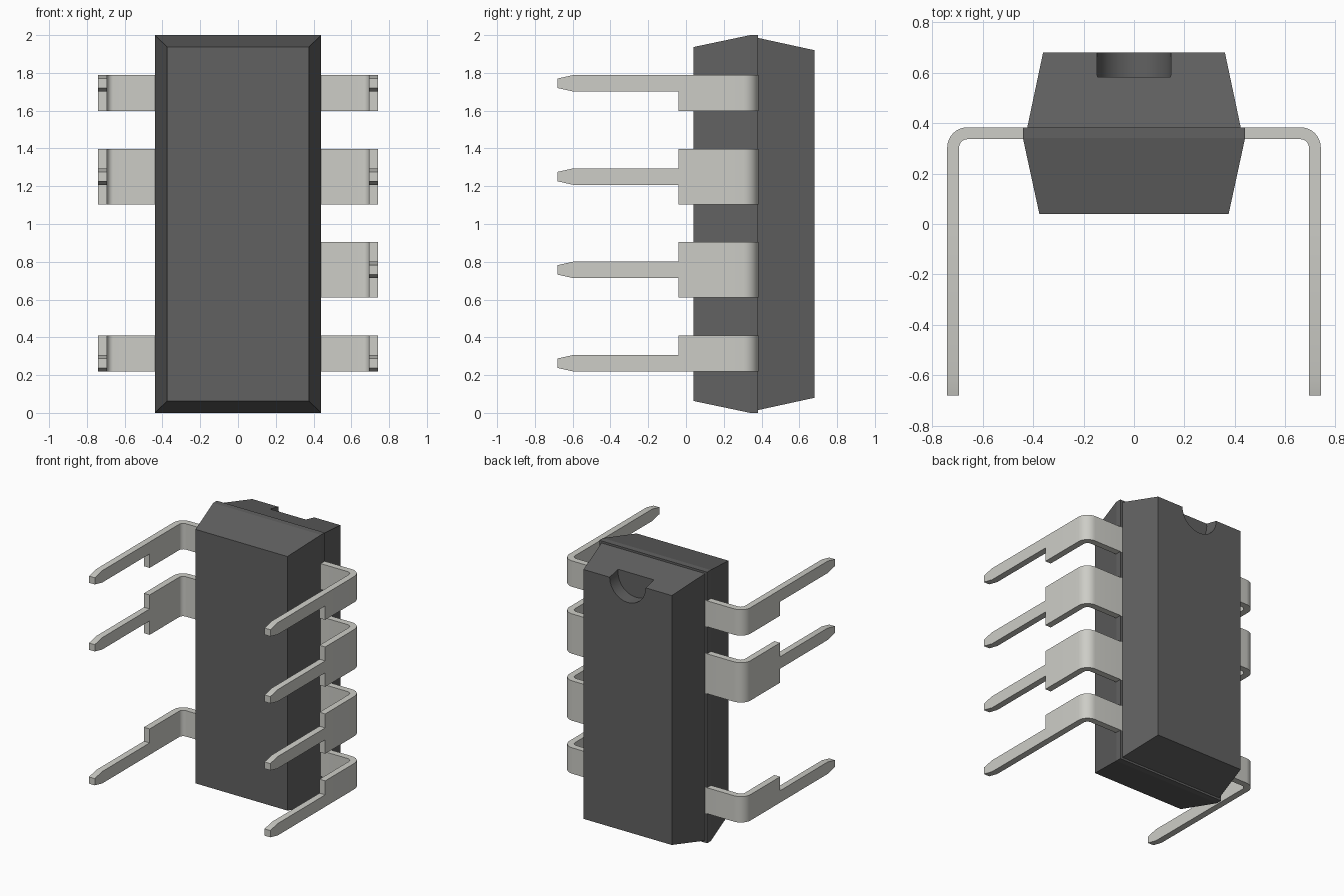
import bpy, bmesh, math

if "Cube" in bpy.data.objects:
    bpy.data.objects.remove(bpy.data.objects["Cube"])


def material(name, color):
    m = bpy.data.materials.new(name)
    m.diffuse_color = (*color, 1)
    m.use_nodes = True
    m.node_tree.nodes["Principled BSDF"].inputs["Base Color"].default_value = m.diffuse_color
    return m


plastic = material("dark_plastic", (0.12, 0.12, 0.12))
metal = material("tinned_metal", (0.61, 0.61, 0.57))


def loft(name, rings, mat):
    """Skin a closed solid through a list of four-cornered rings."""
    bm = bmesh.new()
    loops = [[bm.verts.new(p) for p in ring] for ring in rings]
    for a, b in zip(loops, loops[1:]):
        for i in range(4):
            j = (i + 1) % 4
            bm.faces.new((a[i], a[j], b[j], b[i]))
    bm.faces.new(loops[0])
    bm.faces.new(loops[-1])
    bmesh.ops.remove_doubles(bm, verts=bm.verts, dist=1e-5)
    bmesh.ops.recalc_face_normals(bm, faces=bm.faces)
    mesh = bpy.data.meshes.new(name)
    bm.to_mesh(mesh)
    bm.free()
    mesh.materials.append(mat)
    obj = bpy.data.objects.new(name, mesh)
    bpy.context.collection.objects.link(obj)
    return obj


def activate(obj):
    bpy.ops.object.select_all(action='DESELECT')
    obj.select_set(True)
    bpy.context.view_layer.objects.active = obj


def smooth(obj):
    activate(obj)
    bpy.ops.object.shade_smooth_by_angle(angle=math.radians(30))


def section(y, hx, hz):
    return [(x, y, 1 + z) for x, z in ((-hx, -hz), (hx, -hz), (hx, hz), (-hx, hz))]


# Package halves: the front one carries the straight parting band
front = loft("package_front", [section(0.04, 0.375, 0.937),
                               section(0.34, 0.44, 1.0),
                               section(0.382, 0.44, 1.0)], plastic)
back = loft("package_back", [section(0.382, 0.423, 0.985),
                             section(0.68, 0.36, 0.92)], plastic)

# Half-round orientation notch in the back face's top edge
bpy.ops.mesh.primitive_cylinder_add(vertices=48, radius=0.147, depth=0.2,
                                    location=(0, 0.682, 1.92),
                                    rotation=(math.pi / 2, 0, 0))
cutter = bpy.context.object
cutter.name = "notch_cutter"
cutter.hide_render = True
cutter.data.materials.append(plastic)
cut = back.modifiers.new("notch", 'BOOLEAN')
cut.operation = 'DIFFERENCE'
cut.solver = 'EXACT'
cut.object = cutter
activate(back)
bpy.ops.object.modifier_apply(modifier=cut.name)
bpy.data.objects.remove(cutter)
smooth(back)

# Leads: sheet strip bent down from the parting band, then a narrow pin
X_OUT, Y_TOP, T, R, STEPS = 0.74, 0.383, 0.047, 0.08, 8


def lead(name, side, z0, z1, pin_z):
    p0, p1 = pin_z - 0.044, pin_z + 0.044
    path = [((0.42, Y_TOP), (0.42, Y_TOP - T), z0, z1)]
    cx, cy = X_OUT - R, Y_TOP - R
    for i in range(STEPS + 1):
        a = math.pi / 2 * (1 - i / STEPS)
        c, s = math.cos(a), math.sin(a)
        path.append(((cx + R * c, cy + R * s),
                     (cx + (R - T) * c, cy + (R - T) * s), z0, z1))
    for y, lo, hi in ((-0.04, z0, z1), (-0.04, p0, p1), (-0.595, p0, p1),
                      (-0.68, pin_z - 0.025, pin_z + 0.025)):
        path.append(((X_OUT, y), (X_OUT - T, y), lo, hi))
    rings = [[(side * o[0], o[1], lo), (side * o[0], o[1], hi),
              (side * n[0], n[1], hi), (side * n[0], n[1], lo)]
             for o, n, lo, hi in path]
    smooth(loft(name, rings, metal))


PITCH, PIN0, HALF_PIN, SHOULDER = 0.494, 0.263, 0.044, 0.147
for side, label, rows in ((1, "right", (0, 1, 2, 3)), (-1, "left", (0, 2, 3))):
    for row in rows:
        z = PIN0 + PITCH * row
        # End leads have a shoulder on the inner side only
        low = HALF_PIN if row == 0 else SHOULDER
        high = HALF_PIN if row == 3 else SHOULDER
        lead(f"{label}_lead_{row + 1}", side, z - low, z + high, z)
